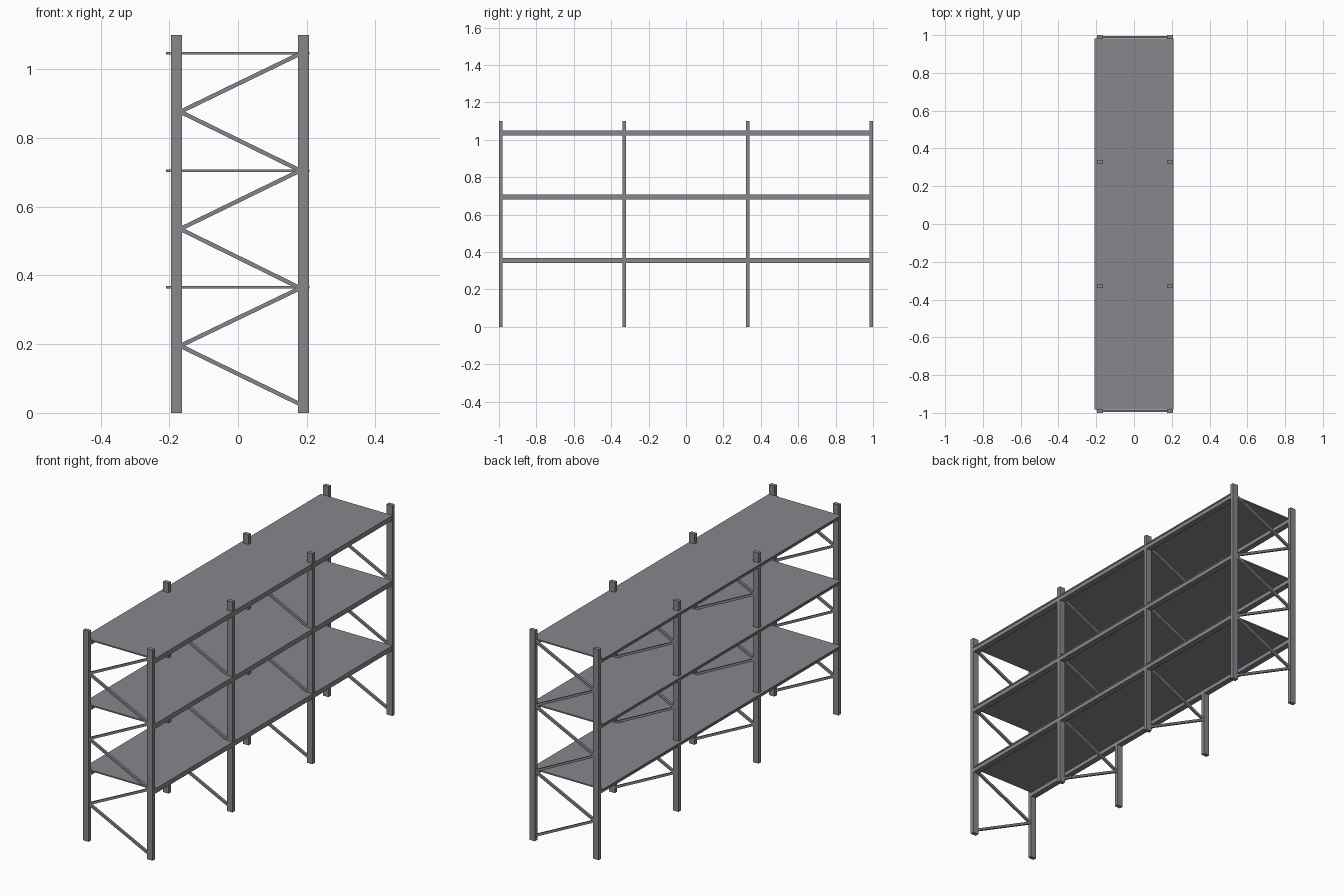
import bpy, math

if "Cube" in bpy.data.objects:
    bpy.data.objects.remove(bpy.data.objects["Cube"])

def material(name, color):
    m = bpy.data.materials.new(name)
    m.diffuse_color = (*color, 1)
    m.use_nodes = True
    m.node_tree.nodes["Principled BSDF"].inputs["Base Color"].default_value = m.diffuse_color
    return m

steel = material("grey steel", (0.245, 0.24, 0.26))

def box(name, lo, hi):
    """Axis-aligned box between two corners."""
    bpy.ops.mesh.primitive_cube_add(size=1, location=[(a + b) / 2 for a, b in zip(lo, hi)])
    o = bpy.context.object
    o.name = name
    o.scale = [b - a for a, b in zip(lo, hi)]
    bpy.ops.object.transform_apply(location=False, rotation=False, scale=True)
    o.data.materials.append(steel)
    return o

def brace(name, a, b, y, t=0.012):
    """Square bar in the xz plane from a to b."""
    dx, dz = b[0] - a[0], b[1] - a[1]
    h = math.hypot(dx, dz) / 2
    o = box(name, (-h, -t / 2, -t / 2), (h, t / 2, t / 2))
    o.location = ((a[0] + b[0]) / 2, y, (a[1] + b[1]) / 2)
    o.rotation_euler = (0, -math.atan2(dz, dx), 0)

POST_X = (-0.179, 0.190)
FRAME_Y = (-0.99, -0.33, 0.33, 0.99)
SHELF_Z = (0.365, 0.705, 1.046)

# Upright frames: two posts with zigzag bracing
levels = (0.025, 0.195, 0.363, 0.535, 0.705, 0.876, 1.045)
for y in FRAME_Y:
    for x in POST_X:
        box("upright_post", (x - 0.016, y - 0.01, 0), (x + 0.016, y + 0.01, 1.10))
    pts = [(-0.168 if i % 2 else 0.181, z) for i, z in enumerate(levels)]
    for a, b in zip(pts, pts[1:]):
        brace("diagonal_brace", a, b, y)

# Shelf decks on long side beams
for z in SHELF_Z:
    box("shelf_deck", (-0.209, -0.981, z - 0.0035), (0.208, 0.981, z + 0.0035))
    for x in POST_X:
        box("side_beam", (x - 0.015, -0.981, z - 0.024), (x + 0.015, 0.981, z - 0.0035))
